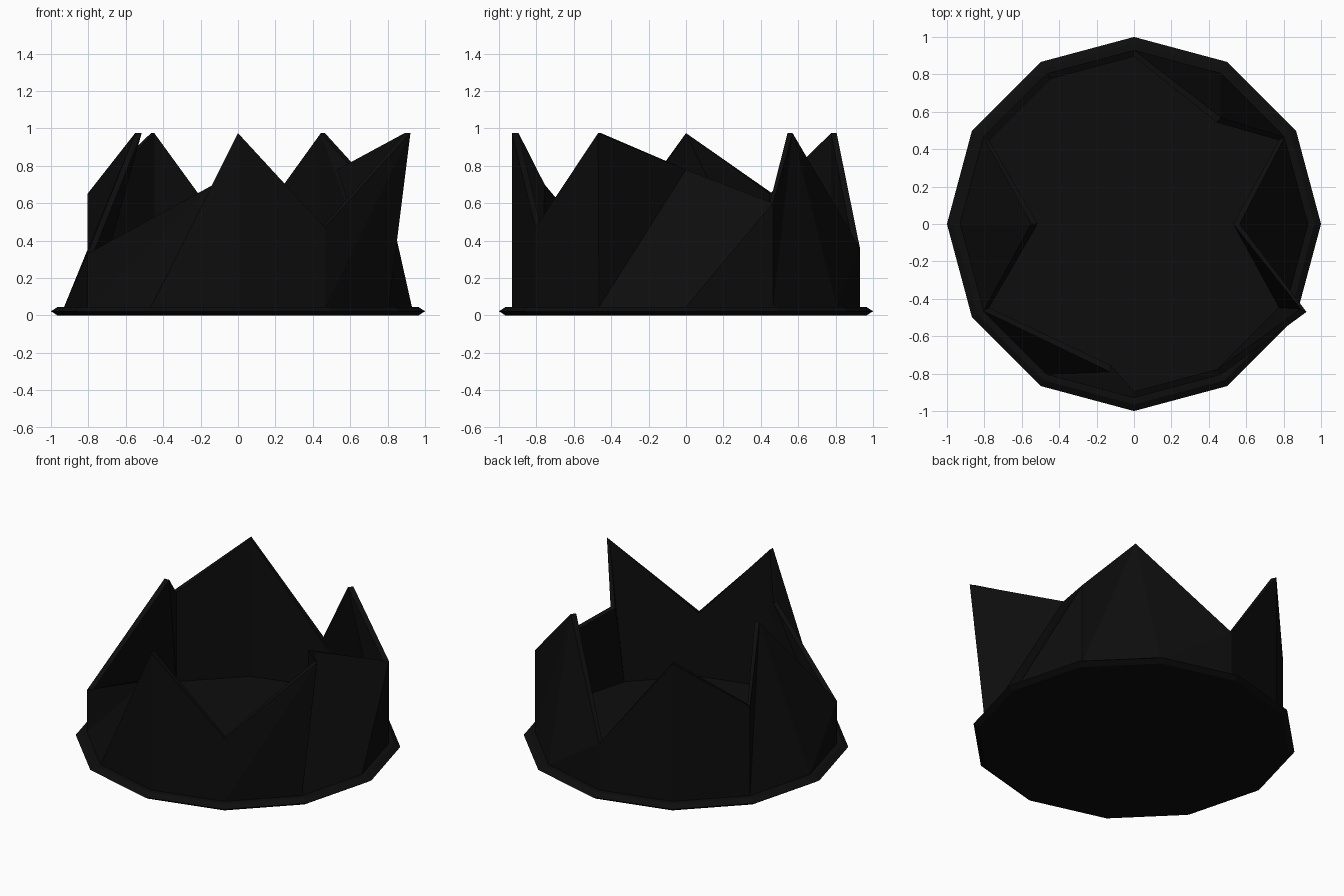
import bpy
import bmesh
from math import sin, cos, pi
from mathutils import Vector

SIDES = 12
WALL_R = 0.93
FLOOR_Z = 0.045
THICK = 0.035

cube = bpy.data.objects.get("Cube")
if cube:
    bpy.data.objects.remove(cube, do_unlink=True)

black = bpy.data.materials.new("matte_black")
black.use_nodes = True
colour = (0.004, 0.004, 0.004, 1)
black.diffuse_color = colour
bsdf = black.node_tree.nodes["Principled BSDF"]
bsdf.inputs["Base Color"].default_value = colour
bsdf.inputs["Roughness"].default_value = 0.9


def ring_point(i, radius, z):
    a = 2 * pi * i / SIDES
    return Vector((radius * cos(a), radius * sin(a), z))


def finish(bm, name):
    bmesh.ops.recalc_face_normals(bm, faces=bm.faces)
    mesh = bpy.data.meshes.new(name)
    bm.to_mesh(mesh)
    bm.free()
    mesh.materials.append(black)
    obj = bpy.data.objects.new(name, mesh)
    bpy.context.collection.objects.link(obj)
    return obj


# Base plate: twelve-sided disc with a pointed edge
bm = bmesh.new()
rings = [[bm.verts.new(ring_point(i, r, z)) for i in range(SIDES)]
         for r, z in ((0.965, 0), (1, FLOOR_Z / 2), (0.965, FLOOR_Z))]
bm.faces.new(rings[0])
bm.faces.new(rings[-1])
for low, high in zip(rings, rings[1:]):
    for i in range(SIDES):
        j = (i + 1) % SIDES
        bm.faces.new((low[i], low[j], high[j], high[i]))
finish(bm, "base_plate")

# Crown wall: heights of the points and valleys, starting at +x
heights = [0.78, 0.6, 0.975, 0.36, 0.975, 0.65,
           0.975, 0.33, 0.7, 0.975, 0.47, 0.975]
tops = [ring_point(i, WALL_R, z) for i, z in enumerate(heights)]
# Bent points that lean away from the ring
for i, (x, y) in {0: (0.565, 0), 2: (0.465, 0.57), 6: (-0.55, 0),
                  8: (-0.13, -0.79), 11: (0.922, -0.47)}.items():
    tops[i].x, tops[i].y = x, y


def inset(p):
    flat = Vector((p.x, p.y, 0))
    return p - flat.normalized() * THICK


bottoms = [ring_point(i, WALL_R, FLOOR_Z) for i in range(SIDES)]
bm = bmesh.new()
out_low, out_top, in_low, in_top = (
    [bm.verts.new(p) for p in points]
    for points in (bottoms, tops, map(inset, bottoms), map(inset, tops)))
for i in range(SIDES):
    j = (i + 1) % SIDES
    for low, top in ((out_low, out_top), (in_low, in_top)):
        bm.faces.new((low[i], low[j], top[j]))
        bm.faces.new((low[i], top[j], top[i]))
    bm.faces.new((out_top[i], out_top[j], in_top[j], in_top[i]))
    bm.faces.new((out_low[i], in_low[i], in_low[j], out_low[j]))
finish(bm, "crown_wall")
